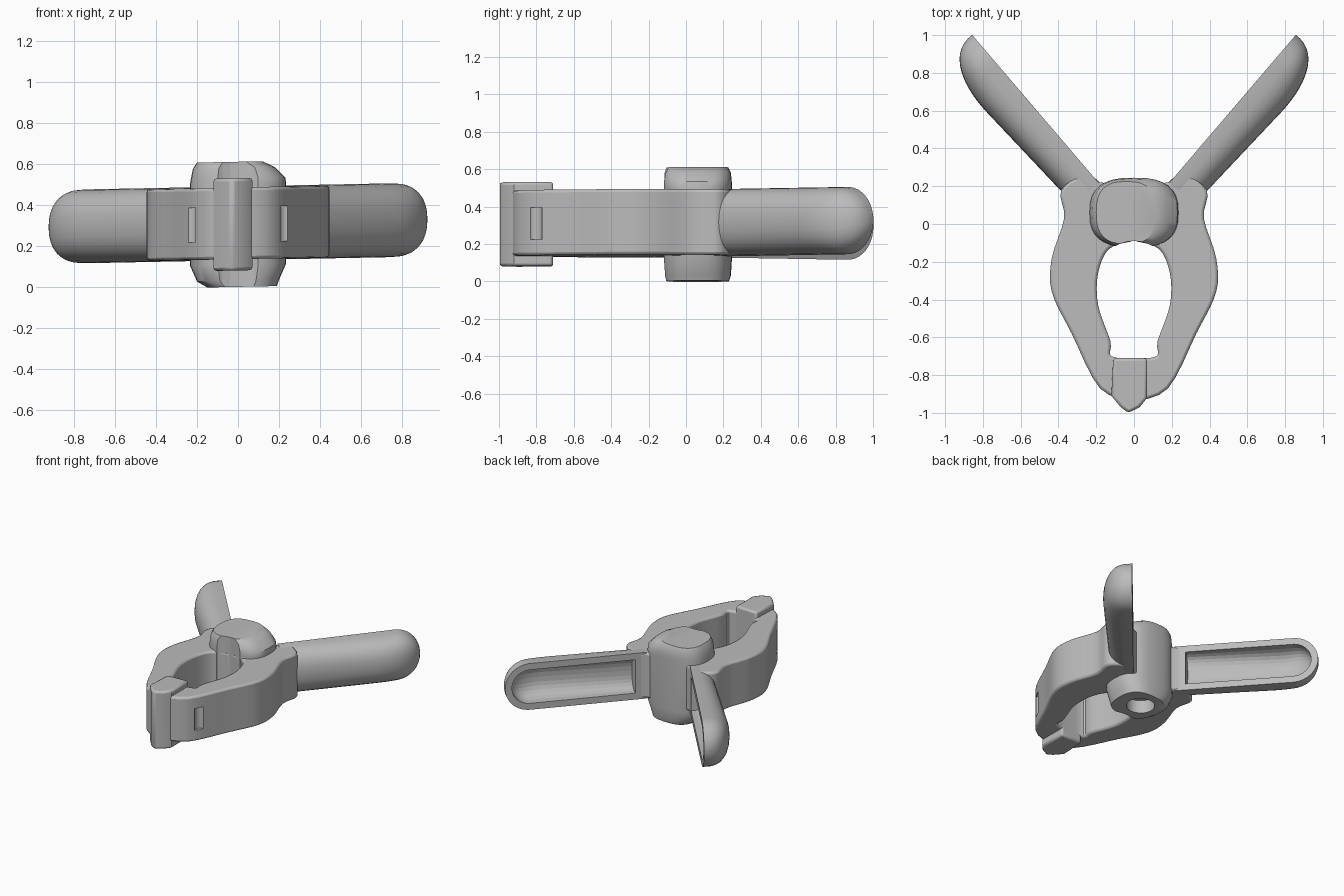
import bpy, bmesh
from math import sin, cos, pi, radians, sqrt, copysign
from mathutils import Vector, Matrix

if "Cube" in bpy.data.objects:
    bpy.data.objects.remove(bpy.data.objects["Cube"])

grey = bpy.data.materials.new("plain_grey")
grey.use_nodes = True
colour = (0.5, 0.5, 0.5, 1)
grey.diffuse_color = colour
grey.node_tree.nodes["Principled BSDF"].inputs["Base Color"].default_value = colour

TILT = 0.02  # the whole clip leans slightly sideways


def finish(name, bm, helper=False):
    bmesh.ops.recalc_face_normals(bm, faces=bm.faces)
    for v in bm.verts:
        v.co.z += TILT * v.co.x
    mesh = bpy.data.meshes.new(name)
    bm.to_mesh(mesh)
    bm.free()
    mesh.materials.append(grey)
    ob = bpy.data.objects.new(name, mesh)
    bpy.context.collection.objects.link(ob)
    ob.hide_render = helper
    ob.hide_set(helper)
    return ob


def loft(bm, rings):
    """Skin closed rings of points and cap both ends."""
    rows = [[bm.verts.new(p) for p in ring] for ring in rings]
    n = len(rows[0])
    for a, b in zip(rows, rows[1:]):
        for i in range(n):
            bm.faces.new((a[i], a[(i + 1) % n], b[(i + 1) % n], b[i]))
    bm.faces.new(rows[0])
    bm.faces.new(rows[-1])


def spline(points, steps=4):
    """Smooth open path through the given plan points."""
    p = [Vector(q) for q in points]
    p = [p[0]] + p + [p[-1]]
    out = []
    for a, b, c, d in zip(p, p[1:], p[2:], p[3:]):
        for k in range(steps):
            t = k / steps
            out.append(0.5 * (2 * b + (c - a) * t + (2 * a - 5 * b + 4 * c - d) * t * t
                              + (3 * b - a - 3 * c + d) * t ** 3))
    return out + [p[-1]]


def slab(name, plan, low, high, side=1):
    bm = bmesh.new()
    loft(bm, [[(side * p[0], p[1], z) for p in plan] for z in (low, high)])
    return finish(name, bm)


def cut(ob, cutter):
    m = ob.modifiers.new("cut", "BOOLEAN")
    m.operation, m.solver, m.object = "DIFFERENCE", "EXACT", cutter


def bevel(ob, width):
    m = ob.modifiers.new("soft_edges", "BEVEL")
    m.width, m.segments, m.limit_method = width, 2, "ANGLE"
    m.angle_limit = radians(50)


def half_capsule(name, side, start, end, height, depths, lift=0, helper=False):
    """Half capsule along the handle, flat on its inner side; lift extends past it."""
    root = Vector((0.24, 0.28, 0.31))
    along = Vector((0.65, 0.76, 0)).normalized()
    out = Vector((along.y, -along.x, 0))
    taper = 2 * height  # the back rounds off over a longer run than the rim

    def rounding(t, run):
        u = max(0, (t - end + run) / run)
        return sqrt(max(0.001, 1 - u * u))

    rings, n = [], 14
    straight = end - taper
    ts = [start + (straight - start) * i / 5 for i in range(5)]
    ts += [straight + taper * sin(pi / 2 * i / 14) for i in range(14)] + [end - 0.001]
    for t in ts:
        f = (t - start) / (end - start)
        depth = (depths[0] + (depths[1] - depths[0]) * f) * rounding(t, taper) ** 0.8
        half = height * rounding(t, height)
        ring = []
        for i in range(n + 1):
            a = -pi / 2 + pi * i / n
            ring.append(root + along * t + out * depth * abs(cos(a)) ** 0.7
                        + Vector((0, 0, half * copysign(abs(sin(a)) ** 0.85, a))))
        if lift:
            ring += [ring[-1] - out * lift, ring[0] - out * lift]
        rings.append([(side * p.x, p.y, p.z) for p in ring])
    bm = bmesh.new()
    loft(bm, rings)
    return finish(name, bm, helper)


def cylinder(name, x, y, low, high, radius):
    bm = bmesh.new()
    bmesh.ops.create_cone(bm, cap_ends=True, segments=32, radius1=radius, radius2=radius,
                          depth=high - low,
                          matrix=Matrix.Translation((x, y, (low + high) / 2)))
    return finish(name, bm, True)


parts = []

# Jaws: bowed arms around the open middle, and the hollow handles behind them
outer = spline([(0.25, 0.28), (0.385, 0.18), (0.37, 0.03), (0.435, -0.18), (0.435, -0.36),
                (0.33, -0.58), (0.18, -0.87), (0.0, -0.94)])
inner = spline([(0.0, -0.71), (0.12, -0.70), (0.125, -0.62), (0.19, -0.43), (0.19, -0.26),
                (0.13, -0.13), (0.0, -0.09)])
for side, word in ((1, "left"), (-1, "right")):
    jaw = slab(word + "_jaw", outer + inner + [Vector((0, 0.2)), Vector((0.18, 0.22))],
               0.135, 0.485, side)
    bevel(jaw, 0.015)
    cut(jaw, cylinder(word + "_dent_cutter", side * 0.24, -0.81, 0.22, 0.39, 0.04))
    handle = half_capsule(word + "_handle", side, -0.08, 0.95, 0.18, (0.175, 0.225))
    hollow = half_capsule(word + "_hollow_cutter", side, 0.0, 0.9, 0.13, (0.1, 0.16),
                          0.1, True)
    cut(handle, hollow)
    cut(jaw, hollow)
    parts += [jaw, handle]

# Pivot hub: squarish in plan, sloping shoulders, lopsided cap and a socket underneath
bm = bmesh.new()
rings = []
for z, x, rx, ry in ((0.0, 0.02, 0.17, 0.17), (0.03, 0, 0.2, 0.18), (0.11, 0, 0.235, 0.185),
                     (0.5, 0, 0.235, 0.185), (0.53, 0, 0.23, 0.185), (0.58, -0.02, 0.2, 0.18),
                     (0.61, -0.04, 0.16, 0.165)):
    ring = []
    for i in range(32):
        c, s = cos(pi * i / 16), sin(pi * i / 16)
        ring.append((x + rx * copysign(abs(c) ** 0.75, c),
                     0.06 + ry * copysign(abs(s) ** 0.75, s), z))
    rings.append(ring)
loft(bm, rings)
hub = finish("pivot_hub", bm)
cut(hub, cylinder("socket_cutter", 0, 0.07, -0.1, 0.1, 0.1))
cut(hub, cylinder("front_arch_cutter", 0, -0.29, -0.1, 0.8, 0.2))
parts.append(hub)

# Nose where the jaws meet
nose = slab("nose_grip", [(-0.11, -0.71), (-0.12, -0.91), (-0.07, -0.97), (-0.03, -1.0),
                          (0.03, -0.97), (0.07, -0.92), (0.07, -0.71)], 0.08, 0.53)
bevel(nose, 0.015)
parts.append(nose)

# Smooth shading with crisp edges
for ob in bpy.context.selected_objects:
    ob.select_set(False)
for ob in parts:
    ob.select_set(True)
bpy.context.view_layer.objects.active = parts[0]
bpy.ops.object.shade_smooth_by_angle(angle=radians(35))
